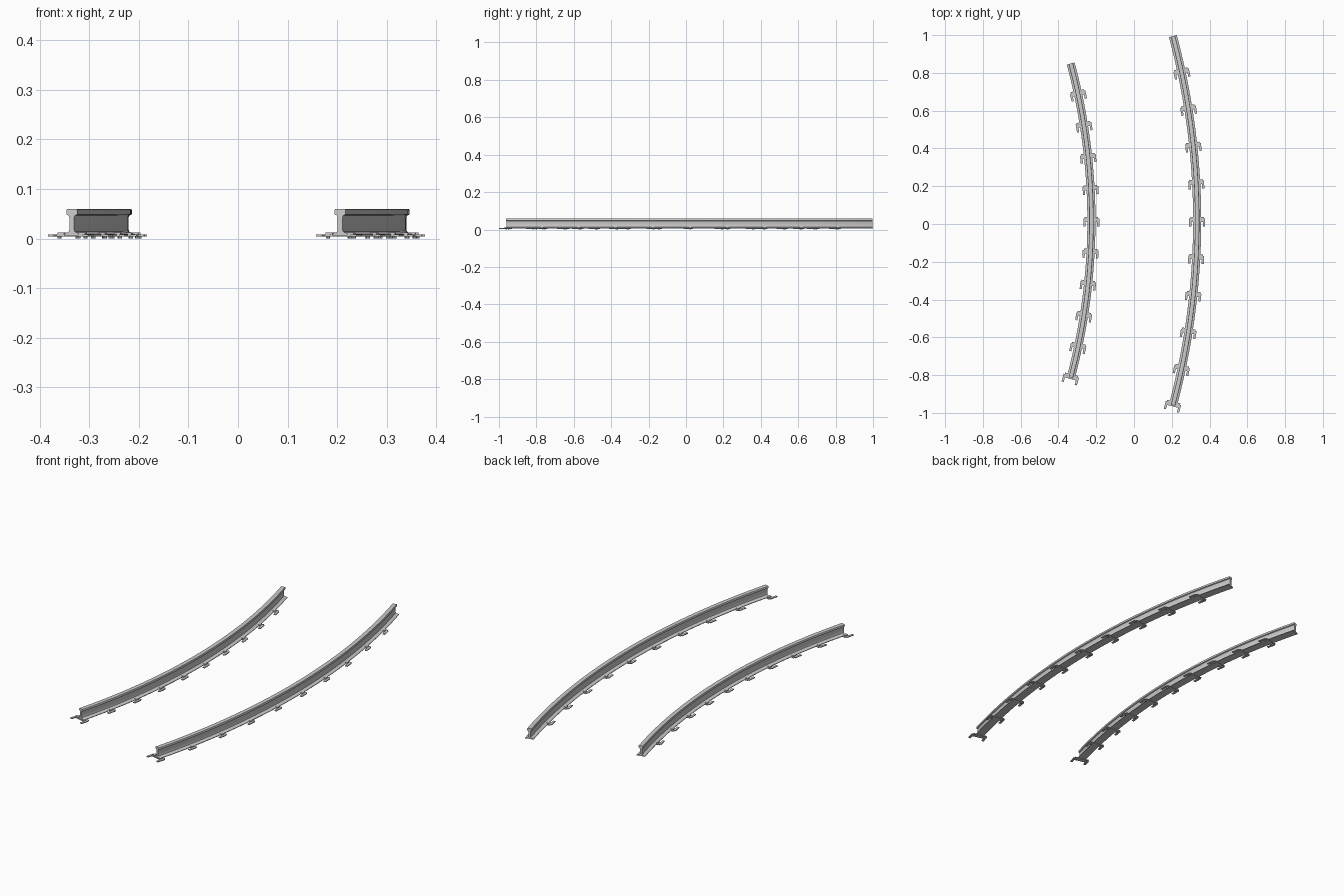
import bpy, bmesh, math
from mathutils import Matrix, Vector

if "Cube" in bpy.data.objects:
    bpy.data.objects.remove(bpy.data.objects["Cube"])

CX, CY = -3.4405, 0.0175            # centre of the curve
HALF = math.radians(15)
RADII = {"outer": 3.775, "inner": 3.215}
SEGMENTS = 48


def finish(bm, name):
    bmesh.ops.recalc_face_normals(bm, faces=bm.faces)
    mesh = bpy.data.meshes.new(name)
    bm.to_mesh(mesh)
    bm.free()
    return mesh


def add_object(mesh, name):
    obj = bpy.data.objects.new(name, mesh)
    bpy.context.collection.objects.link(obj)
    return obj


def prism(bm, outline, z0, z1):
    face = bm.faces.new([bm.verts.new((x, y, z0)) for x, y in outline])
    ext = bmesh.ops.extrude_face_region(bm, geom=[face])
    top = [v for v in ext["geom"] if isinstance(v, bmesh.types.BMVert)]
    bmesh.ops.translate(bm, verts=top, vec=(0, 0, z1 - z0))


def rect(u0, u1, v0, v1):
    return [(u0, v0), (u1, v0), (u1, v1), (u0, v1)]


# Rail cross-section: foot, web and head, right half then mirrored
half = [(0.0215, 0.006), (0.0215, 0.009), (0.009, 0.0125), (0.006, 0.0145),
        (0.005, 0.018), (0.005, 0.043), (0.0065, 0.0465), (0.0115, 0.049),
        (0.0115, 0.057), (0.0105, 0.0592), (0.0085, 0.06)]
profile = half + [(-u, z) for u, z in reversed(half)]


def build_rail(name, radius):
    bm = bmesh.new()
    rings = []
    for i in range(SEGMENTS + 1):
        a = -HALF + 2 * HALF * i / SEGMENTS
        rings.append([bm.verts.new((CX + (radius + u) * math.cos(a),
                                    CY + (radius + u) * math.sin(a), z))
                      for u, z in profile])
    n = len(profile)
    for r0, r1 in zip(rings, rings[1:]):
        for j in range(n):
            k = (j + 1) % n
            bm.faces.new((r0[j], r0[k], r1[k], r1[j]))
    bm.faces.new(rings[0])
    bm.faces.new(rings[-1])
    obj = add_object(finish(bm, name), name)
    bpy.context.view_layer.objects.active = obj
    obj.select_set(True)
    bpy.ops.object.shade_smooth_by_angle(angle=math.radians(30))
    obj.select_set(False)


# Rail chair: thin bar under the foot, hooked ears each side, clips and studs
def build_chair_mesh():
    bm = bmesh.new()
    prism(bm, rect(-0.018, 0.018, -0.006, 0.018), 0.004, 0.007)
    for s in (-1, 1):
        ear = [(0.018, -0.006), (0.030, -0.006), (0.030, -0.030),
               (0.042, -0.030), (0.042, 0.012), (0.036, 0.012),
               (0.036, 0.020), (0.018, 0.020)]
        prism(bm, [(s * u, v) for u, v in ear], 0.004, 0.008)
        lo, hi = sorted((s * 0.015, s * 0.029))
        prism(bm, rect(lo, hi, -0.004, 0.012), 0.007, 0.0125)
        bmesh.ops.create_cone(bm, cap_ends=True, segments=8, radius1=0.004,
                              radius2=0.004, depth=0.006,
                              matrix=Matrix.Translation((s * 0.027, 0.006, 0.003)))
    return finish(bm, "rail_chair")


chair = build_chair_mesh()
for side, radius in RADII.items():
    build_rail(side + "_rail", radius)
    # Ten chairs, three degrees apart, starting at the front end
    for i in range(10):
        a = -HALF + math.radians(3) * i
        obj = add_object(chair, f"{side}_rail_chair_{i + 1}")
        obj.location = Vector((CX + radius * math.cos(a), CY + radius * math.sin(a), 0))
        obj.rotation_euler.z = a
